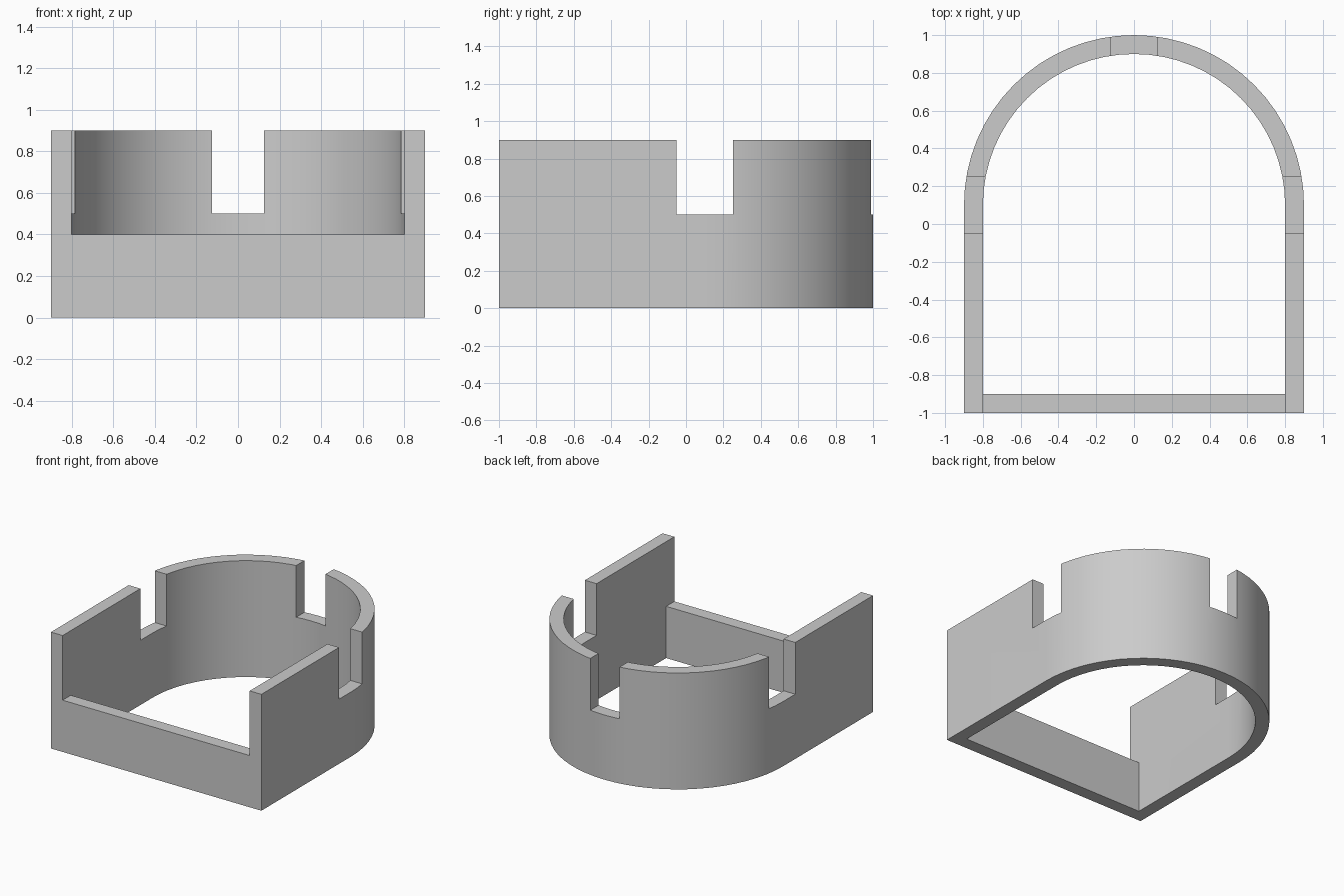
import bpy, bmesh, math

cube = bpy.data.objects.get("Cube")
if cube:
    bpy.data.objects.remove(cube, do_unlink=True)

grey = bpy.data.materials.new("plain_grey")
grey.use_nodes = True
colour = (0.6, 0.6, 0.6, 1)
grey.diffuse_color = colour
grey.node_tree.nodes["Principled BSDF"].inputs["Base Color"].default_value = colour

HEIGHT, ARC_Y, SEGMENTS = 0.9, 0.1, 32


def arch(radius, front_y):
    """Outline with a straight front and a half-round back."""
    arc = [(radius * math.cos(math.pi * i / SEGMENTS),
            ARC_Y + radius * math.sin(math.pi * i / SEGMENTS))
           for i in range(SEGMENTS + 1)]
    return [(radius, front_y)] + arc + [(-radius, front_y)]


def new_object(name, bm):
    bmesh.ops.recalc_face_normals(bm, faces=bm.faces)
    mesh = bpy.data.meshes.new(name)
    bm.to_mesh(mesh)
    bm.free()
    obj = bpy.data.objects.new(name, mesh)
    bpy.context.collection.objects.link(obj)
    return obj


# Closed ring wall: matching outer and inner outlines, bottom and top
bm = bmesh.new()
loops = [[bm.verts.new((x, y, z)) for x, y in arch(r, fy)]
         for r, fy, z in ((0.9, -1, 0), (0.9, -1, HEIGHT),
                          (0.8, -0.9, HEIGHT), (0.8, -0.9, 0))]
count = len(loops[0])
for a, b in zip(loops, loops[1:] + loops[:1]):
    for i in range(count):
        j = (i + 1) % count
        bm.faces.new((a[i], a[j], b[j], b[i]))
wall = new_object("arched_wall", bm)
wall.data.materials.append(grey)


def cut(name, x0, x1, y0, y1, z0):
    """Cut a box-shaped opening down from the rim to z0."""
    bm = bmesh.new()
    bmesh.ops.create_cube(bm, size=1)
    for v in bm.verts:
        v.co = (x1 if v.co.x > 0 else x0,
                y1 if v.co.y > 0 else y0,
                HEIGHT + 0.2 if v.co.z > 0 else z0)
    cutter = new_object(name, bm)
    cutter.hide_render = True
    mod = wall.modifiers.new(name, "BOOLEAN")
    mod.operation, mod.solver, mod.object = "DIFFERENCE", "EXACT", cutter
    bpy.context.view_layer.objects.active = wall
    bpy.ops.object.modifier_apply(modifier=name)
    bpy.data.objects.remove(cutter, do_unlink=True)


# Low front, side notches and back notch
cut("front_opening", -0.8, 0.8, -1.2, -0.85, 0.4)
cut("side_notches", -1.2, 1.2, -0.05, 0.25, 0.5)
cut("back_notch", -0.125, 0.125, 0.6, 1.2, 0.5)

# Smooth curve with crisp edges
bpy.ops.object.select_all(action="DESELECT")
wall.select_set(True)
bpy.context.view_layer.objects.active = wall
bpy.ops.object.shade_smooth_by_angle(angle=math.radians(30))
